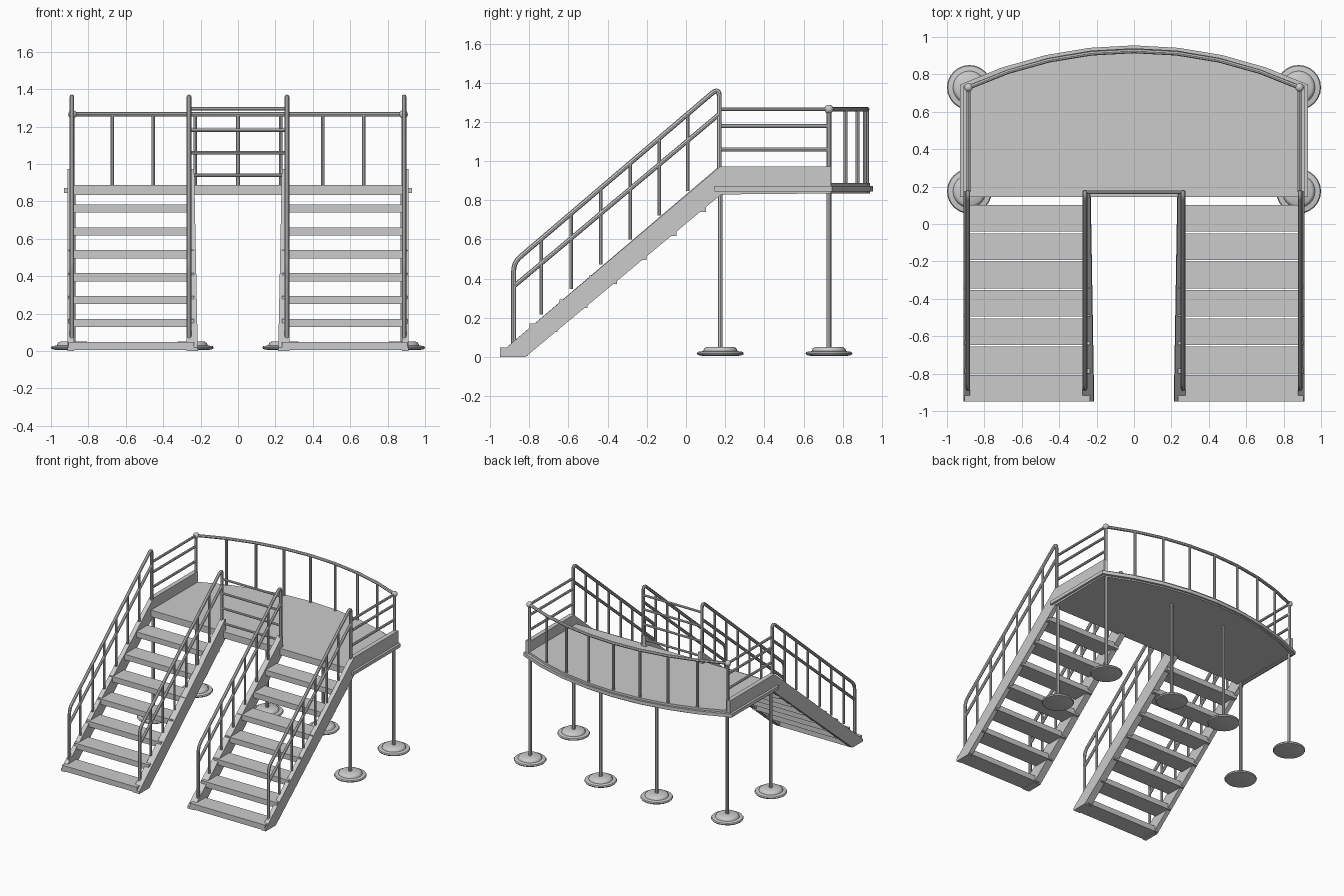
import bpy, bmesh, math
from mathutils import Vector

if "Cube" in bpy.data.objects:
    bpy.data.objects.remove(bpy.data.objects["Cube"])


def finish(name, bm):
    bmesh.ops.recalc_face_normals(bm, faces=bm.faces)
    me = bpy.data.meshes.new(name)
    bm.to_mesh(me)
    bm.free()
    ob = bpy.data.objects.new(name, me)
    bpy.context.collection.objects.link(ob)
    return ob


def smooth(ob):
    bpy.ops.object.select_all(action='DESELECT')
    ob.select_set(True)
    bpy.context.view_layer.objects.active = ob
    bpy.ops.object.shade_smooth_by_angle(angle=math.radians(40))


def prism(name, pts, offset):
    bm = bmesh.new()
    f = bm.faces.new([bm.verts.new(p) for p in pts])
    r = bmesh.ops.extrude_face_region(bm, geom=[f])
    vs = [v for v in r['geom'] if isinstance(v, bmesh.types.BMVert)]
    bmesh.ops.translate(bm, verts=vs, vec=offset)
    return finish(name, bm)


def tube(name, paths, r):
    cu = bpy.data.curves.new(name, 'CURVE')
    cu.dimensions = '3D'
    cu.bevel_depth = r
    cu.bevel_resolution = 2
    cu.use_fill_caps = True
    for path in paths:
        sp = cu.splines.new('POLY')
        sp.points.add(len(path) - 1)
        for p, co in zip(sp.points, path):
            p.co = (*co, 1)
    ob = bpy.data.objects.new(name, cu)
    bpy.context.collection.objects.link(ob)
    bpy.ops.object.select_all(action='DESELECT')
    ob.select_set(True)
    bpy.context.view_layer.objects.active = ob
    bpy.ops.object.convert(target='MESH')
    smooth(bpy.context.object)


def bend(a, c, b, r, n=5):
    """Rounded corner at c between a and b."""
    a, b, c = Vector(a), Vector(b), Vector(c)
    p, q = c + (a - c).normalized() * r, c + (b - c).normalized() * r
    return [p * (1 - t) ** 2 + c * 2 * t * (1 - t) + q * t * t
            for t in [i / n for i in range(n + 1)]]


def lathe(name, profile, loc, n=24):
    bm = bmesh.new()
    rings = [[bm.verts.new((loc[0] + r * math.cos(2 * math.pi * i / n),
                            loc[1] + r * math.sin(2 * math.pi * i / n), z))
              for i in range(n)] for r, z in profile]
    for a, b in zip(rings, rings[1:]):
        for i in range(n):
            bm.faces.new((a[i], a[(i + 1) % n], b[(i + 1) % n], b[i]))
    bm.faces.new(rings[0])
    bm.faces.new(rings[-1])
    smooth(finish(name, bm))


def arc(hw, y0, y1, z, n=8):
    """Bowed back line from +hw to -hw."""
    s = y1 - y0
    R = (hw * hw + s * s) / (2 * s)
    A = math.asin(hw / R)
    return [(R * math.sin(A - 2 * A * i / n), y1 - R + R * math.cos(A - 2 * A * i / n), z)
            for i in range(n + 1)]


# Deck and its projecting rim
for name, hw, y0, y1, z, h in (("deck", 0.895, 0.735, 0.94, 0.835, 0.053),
                               ("deck_rim", 0.93, 0.745, 0.955, 0.845, 0.027)):
    prism(name, [(-hw, 0.145, z), (hw, 0.145, z)] + arc(hw, y0, y1, z), (0, 0, h))

# Bowed back railing
rail = arc(0.885, 0.73, 0.925, 1.265)
tube("back_top_rail", [rail], 0.012)
tube("back_balusters", [[(x, y, 0.87), (x, y, z)] for x, y, z in rail[1:-1]], 0.01)

# Guard bars between the two stairs
tube("centre_guard_bars", [[(-0.262, 0.17, z), (0.262, 0.17, z)]
                           for z in (0.94, 1.06, 1.18, 1.295)], 0.009)

BALUSTERS = (-0.74, -0.585, -0.435, -0.285, -0.137, 0.01)


def top_z(y):
    return 0.50 + (y + 0.86) * 0.853


for s, side in ((-1, "left"), (1, "right")):
    # Treads
    for i in range(7):
        y, z = -0.95 + 0.1515 * i, 0.005 + 0.1225 * i
        x0, x1 = 0.235, 0.905
        prism(f"{side}_tread_{i + 1}",
              [(s * x0, y, z), (s * x1, y, z), (s * x1, y + 0.143, z), (s * x0, y + 0.143, z)],
              (0, 0, 0.044))

    # Stringers; the outer one carries on as the deck kick board
    slope = [(-0.95, 0.0), (-0.82, 0.0), (0.18, 0.83)]
    outer = slope + [(0.74, 0.835), (0.74, 0.973), (0.175, 0.973), (-0.95, 0.02)]
    inner = slope + [(0.18, 0.973), (0.168, 0.973), (-0.95, 0.02)]
    prism(f"{side}_outer_stringer", [(s * 0.877, y, z) for y, z in outer], (s * 0.035, 0, 0))
    ob = prism(f"{side}_inner_stringer", [(s * 0.275, y, z) for y, z in inner], (-s * 0.04, 0, 0))
    for v in ob.data.vertices:      # slight flare towards the foot
        if abs(v.co.x) < 0.25:
            v.co.x -= s * 0.02 * (1 - v.co.z)

    # Stair handrails
    for x, part in ((0.888, "outer"), (0.262, "inner")):
        x *= s
        a, b = (x, -0.88, 0.07), (x, 0.17, 0.90)
        c1, c2 = (x, -0.88, top_z(-0.88)), (x, 0.17, top_z(0.17))
        tube(f"{side}_{part}_handrail",
             [[a] + bend(a, c1, c2, 0.045) + bend(c1, c2, b, 0.05) + [b]], 0.0125)
        tube(f"{side}_{part}_mid_rail", [[(x, -0.88, 0.36), (x, 0.17, 1.24)]], 0.0115)
        tube(f"{side}_{part}_balusters",
             [[(x, y, 0.04 + (y + 0.95) * 0.84), (x, y, top_z(y))] for y in BALUSTERS], 0.009)

    # Deck side rails, corner post and ball
    x = s * 0.885
    tube(f"{side}_deck_rails", [[(x, 0.17, z), (x, 0.73, z)] for z in (1.06, 1.18, 1.265)], 0.01)
    tube(f"{side}_corner_post", [[(x, 0.73, 0.85), (x, 0.73, 1.265)]], 0.012)
    bpy.ops.mesh.primitive_uv_sphere_add(segments=16, ring_count=10, radius=0.023,
                                         location=(x, 0.73, 1.265))
    bpy.context.object.name = f"{side}_corner_ball"
    smooth(bpy.context.object)

    # Support legs on round stepped feet
    for n, (lx, ly) in enumerate(((0.88, 0.175), (0.88, 0.73), (0.25, 0.73)), 1):
        tube(f"{side}_leg_{n}", [[(s * lx, ly, 0.03), (s * lx, ly, 0.85)]], 0.0125)
        lathe(f"{side}_foot_{n}",
              [(0.09, 0.005), (0.115, 0.01), (0.12, 0.018), (0.115, 0.026), (0.088, 0.03),
               (0.083, 0.043), (0.072, 0.05), (0.015, 0.052)], (s * lx, ly))
